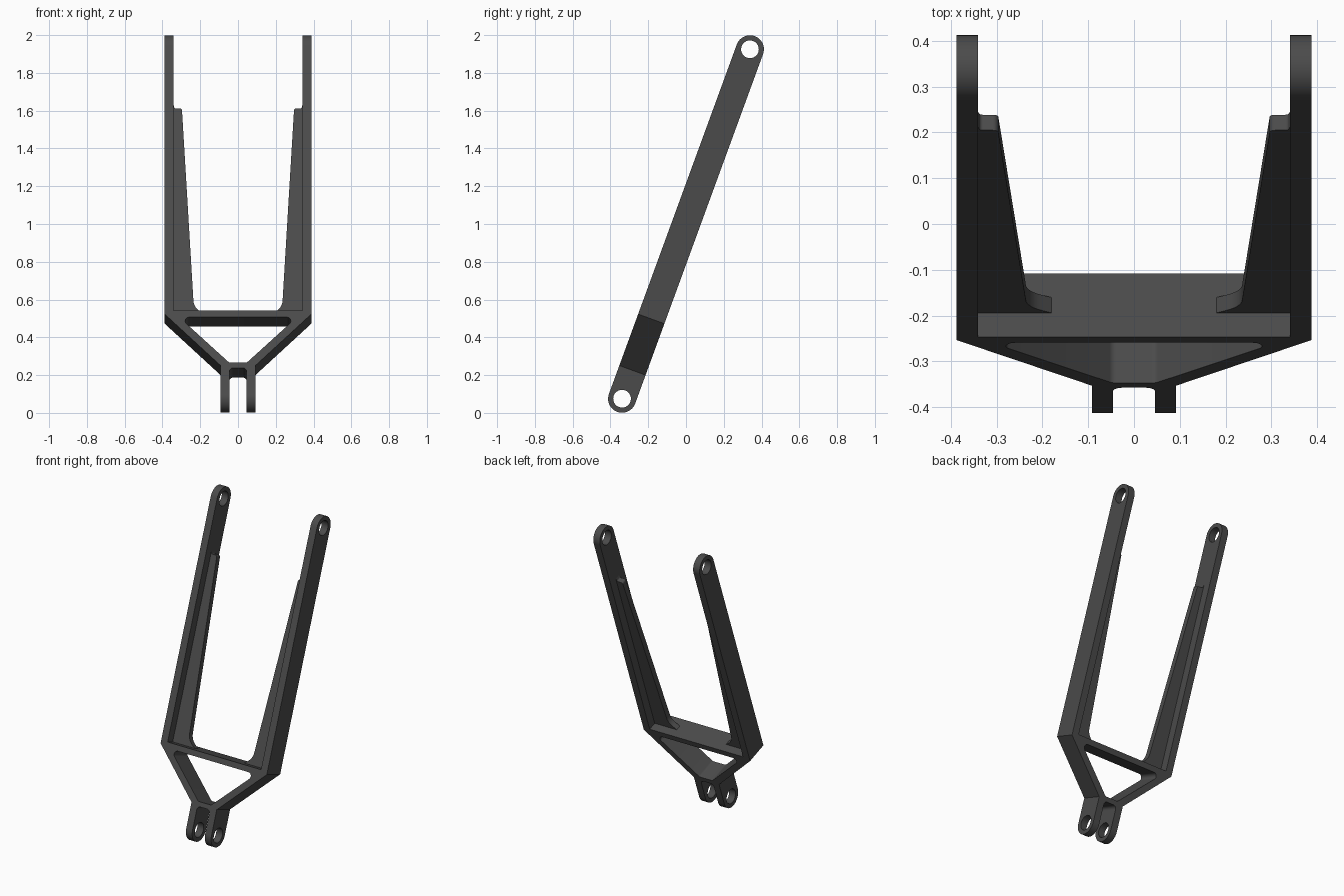
import bpy, bmesh, math
from mathutils import Vector, Matrix

cube = bpy.data.objects.get("Cube")
if cube:
    bpy.data.objects.remove(cube, do_unlink=True)

TILT = math.radians(20.1)
HALF = 0.074      # half depth of the fork, also the eyelet radius
EYE = 0.985       # distance of the eyelet centres from the middle
HOLE = 0.047
BAR_TOP = -0.516

mat = bpy.data.materials.new("dark grey metal")
mat.use_nodes = True
colour = (0.07, 0.07, 0.07, 1)
mat.diffuse_color = colour
mat.node_tree.nodes["Principled BSDF"].inputs["Base Color"].default_value = colour

# Frames: "along" runs up the fork, "across" through its depth
along = Vector((0, math.sin(TILT), math.cos(TILT)))
across = Vector((0, math.cos(TILT), -math.sin(TILT)))
side = Vector((1, 0, 0))


def frame(a, b, origin):
    m = Matrix((a, b, a.cross(b))).transposed().to_4x4()
    m.translation = origin
    return m


def rounded(corners, steps=8):
    """Outline from (x, y, radius) corners, rounding each one."""
    out = []
    for i, (x, y, r) in enumerate(corners):
        p = Vector((x, y))
        if r == 0:
            out.append(p)
            continue
        d0 = (Vector(corners[i - 1][:2]) - p).normalized()
        d1 = (Vector(corners[(i + 1) % len(corners)][:2]) - p).normalized()
        half = d0.angle(d1) / 2
        centre = p + (d0 + d1).normalized() * (r / math.sin(half))
        start = p + d0 * (r / math.tan(half)) - centre
        end = p + d1 * (r / math.tan(half)) - centre
        turn = start.angle_signed(end)
        for k in range(steps + 1):
            out.append(centre + Matrix.Rotation(-turn * k / steps, 2) @ start)
    return out


def arc(cx, r, a0, a1, steps):
    angles = [math.radians(a0 + (a1 - a0) * k / steps) for k in range(steps + 1)]
    return [Vector((cx + r * math.cos(a), r * math.sin(a))) for a in angles]


def plate(name, outlines, thickness, matrix):
    """Extrude a filled outline (later outlines are holes) into a mesh part."""
    curve = bpy.data.curves.new(name, "CURVE")
    curve.dimensions = "2D"
    curve.fill_mode = "BOTH"
    curve.extrude = thickness / 2
    for pts in outlines:
        spline = curve.splines.new("POLY")
        spline.points.add(len(pts) - 1)
        for sp, p in zip(spline.points, pts):
            sp.co = (p.x, p.y, 0, 1)
        spline.use_cyclic_u = True
    temp = bpy.data.objects.new(name + " outline", curve)
    bpy.context.collection.objects.link(temp)
    deps = bpy.context.evaluated_depsgraph_get()
    mesh = bpy.data.meshes.new_from_object(temp.evaluated_get(deps))
    bpy.data.objects.remove(temp, do_unlink=True)
    bpy.data.curves.remove(curve)
    bm = bmesh.new()
    bm.from_mesh(mesh)
    bmesh.ops.remove_doubles(bm, verts=bm.verts, dist=1e-5)
    bmesh.ops.transform(bm, matrix=matrix, verts=bm.verts)
    bmesh.ops.recalc_face_normals(bm, faces=bm.faces)
    bm.to_mesh(mesh)
    bm.free()
    mesh.materials.clear()
    mesh.materials.append(mat)
    obj = bpy.data.objects.new(name, mesh)
    bpy.context.collection.objects.link(obj)
    bpy.ops.object.select_all(action="DESELECT")
    obj.select_set(True)
    bpy.context.view_layer.objects.active = obj
    bpy.ops.object.shade_smooth_by_angle(angle=math.radians(30))
    return obj


def eyelet_bar(flat_end, sign):
    """Bar outline with one square end and one round end with a hole."""
    end = arc(sign * EYE, HALF, -90, 90 if sign > 0 else -270, 24)
    body = end + [Vector((flat_end, HALF)), Vector((flat_end, -HALF))]
    return [body, arc(sign * EYE, HOLE, 0, 345, 23)]


middle = Vector((0, 0, 1))

# Y-shaped bracket: crossbar, diagonal struts and the top of the lower slot
half_outline = [(0.388, BAR_TOP, 0), (0.388, -0.535, 0), (0.092, -0.825, 0),
                (0.092, -0.88, 0), (0.046, -0.88, 0), (0.046, -0.838, 0.022)]
mirrored = [(-x, y, r) for x, y, r in reversed(half_outline)]
window = [(0.312, -0.552, 0.022), (0.047, -0.808, 0.02),
          (-0.047, -0.808, 0.02), (-0.312, -0.552, 0.022)]
plate("bracket", [rounded(half_outline + mirrored), rounded(window)],
      HALF * 2, frame(side, along, middle))

# Long arms, lower lugs and tapered inner webs on both sides
web = [(0.35, BAR_TOP - 0.01, 0), (0.35, 0.665, 0), (0.341, 0.665, 0),
       (0.336, 0.645, 0.008), (0.297, 0.645, 0.012), (0.234, -0.475, 0.08),
       (0.18, BAR_TOP, 0), (0.18, BAR_TOP - 0.01, 0)]
for label, s in (("left", 1), ("right", -1)):
    plate(label + " arm", eyelet_bar(BAR_TOP, 1), 0.047,
          frame(along, across, middle + side * s * 0.3645))
    plate(label + " lug", eyelet_bar(-0.88, -1), 0.046,
          frame(along, across, middle + side * s * 0.069))
    plate(label + " web", [rounded([(s * x, y, r) for x, y, r in web])],
          0.036, frame(side, along, middle))
